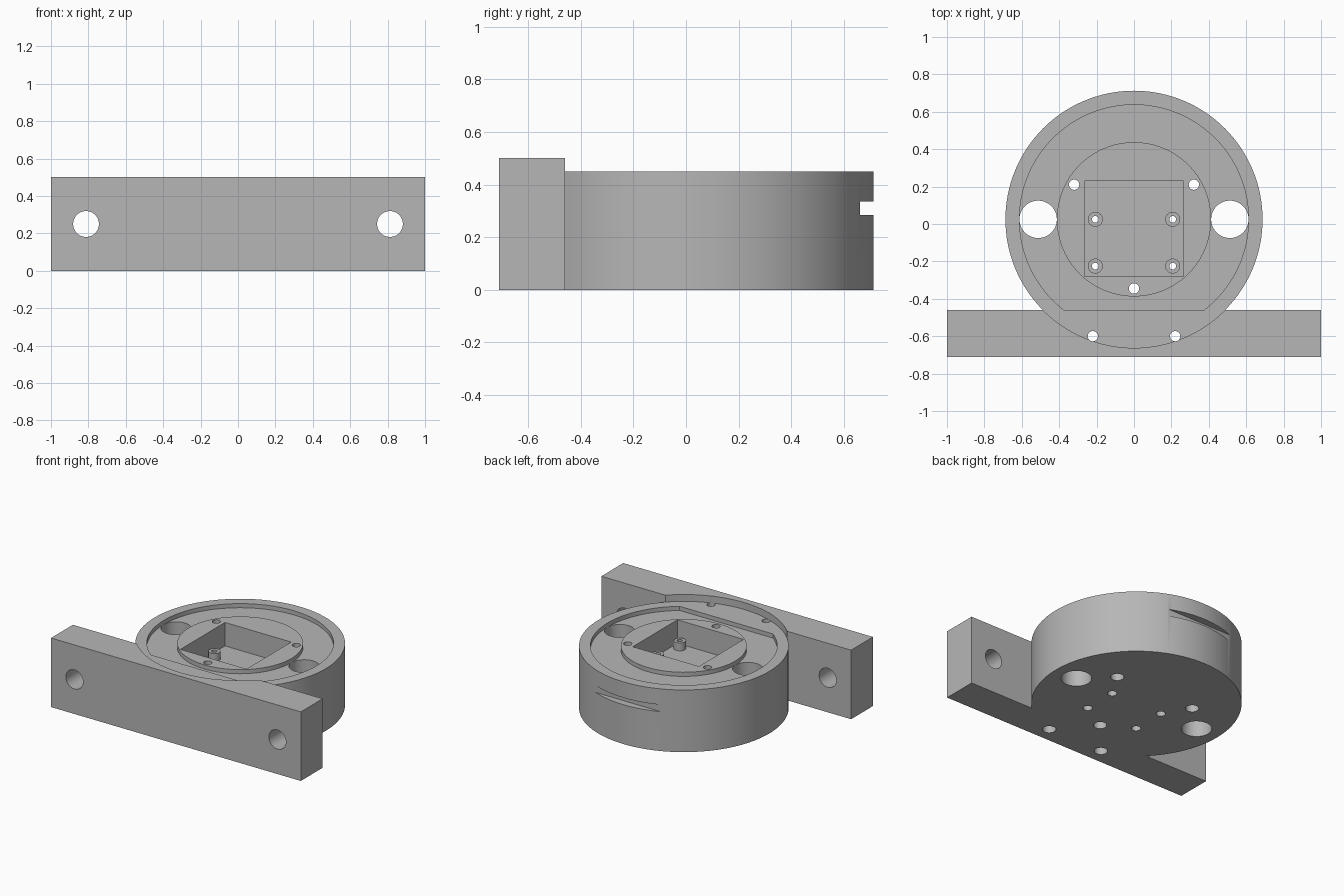
import bpy
import math

if "Cube" in bpy.data.objects:
    bpy.data.objects.remove(bpy.data.objects["Cube"], do_unlink=True)

grey = bpy.data.materials.new("plain_grey")
grey.use_nodes = True
COLOUR = (0.47, 0.47, 0.47, 1)
grey.diffuse_color = COLOUR
for node in grey.node_tree.nodes:
    if node.type == 'BSDF_PRINCIPLED':
        node.inputs["Base Color"].default_value = COLOUR

CY = 0.025           # centre of the round housing in y
TOP = 0.45           # housing height
FLOOR = 0.28         # pocket floor
POST_TOP = 0.337


def finish(name):
    ob = bpy.context.object
    ob.name = name
    ob.data.materials.append(grey)
    return ob


def box(name, x0, x1, y0, y1, z0, z1):
    bpy.ops.mesh.primitive_cube_add(
        size=1, location=((x0 + x1) / 2, (y0 + y1) / 2, (z0 + z1) / 2))
    bpy.context.object.scale = (x1 - x0, y1 - y0, z1 - z0)
    bpy.ops.object.transform_apply(location=True, rotation=True, scale=True)
    return finish(name)


def rod(name, x, y, r, z0, z1, sides=32):
    bpy.ops.mesh.primitive_cylinder_add(
        vertices=sides, radius=r, depth=z1 - z0, location=(x, y, (z0 + z1) / 2))
    bpy.ops.object.transform_apply(location=True, rotation=True, scale=True)
    return finish(name)


def combine(target, other, operation):
    """Apply a boolean and remove the tool object."""
    other.hide_render = True
    mod = target.modifiers.new("boolean", 'BOOLEAN')
    mod.operation = operation
    mod.solver = 'EXACT'
    mod.object = other
    bpy.context.view_layer.objects.active = target
    bpy.ops.object.modifier_apply(modifier=mod.name)
    bpy.data.objects.remove(other, do_unlink=True)


def cut(target, other):
    combine(target, other, 'DIFFERENCE')


def join(target, other):
    combine(target, other, 'UNION')


# Mounting bar, relieved where the housing's rim stands below its top
bar = box("bar", -1, 1, -0.71, -0.46, 0, 0.5)
cut(bar, rod("rim_relief", 0, CY, 0.6875, TOP, 0.6, 128))

# Round housing with a shallow ring groove around the raised centre
base = rod("mounting_base", 0, CY, 0.6875, 0, TOP, 128)
groove = rod("groove", 0, CY, 0.6125, TOP - 0.03, 0.6, 128)
cut(groove, rod("groove_core", 0, CY, 0.4125, 0.3, 0.7, 96))
cut(base, groove)
join(base, bar)

# Square pocket and the flat slot in the back of the housing
cut(base, box("pocket", -0.265, 0.265, -0.28, 0.23, FLOOR, 0.6))
cut(base, box("back_slot", -0.4, 0.4, 0.661, 0.8, 0.285, 0.335))

# Posts in the pocket, each drilled and counterbored from below
for x in (-0.207, 0.207):
    for y in (CY, -0.225):
        join(base, rod("post", x, y, 0.04, FLOOR - 0.02, POST_TOP))
        cut(base, rod("post_hole", x, y, 0.018, -0.1, 0.6, 24))
        cut(base, rod("post_bore", x, y, 0.031, -0.1, 0.15, 24))

# Screw holes in the raised centre and the rim
for x, y in ((-0.32, 0.21), (0.32, 0.21), (0, -0.345), (-0.22, -0.6), (0.22, -0.6)):
    cut(base, rod("screw_hole", x, y, 0.0275, -0.1, 0.6, 24))
    cut(base, rod("screw_bore", x, y, 0.044, -0.1, 0.15, 24))

# Large cable holes beside the centre, and cross holes through the bar ends
for side in (-1, 1):
    cut(base, rod("cable_hole", side * 0.5125, CY, 0.1, -0.1, 0.6, 48))
    hole = rod("bar_hole", side * 0.8125, 0, 0.069, -0.3, 0.3, 48)
    hole.rotation_euler.x = math.pi / 2
    hole.location = (0, -0.6, 0.25)
    bpy.context.view_layer.update()
    cut(base, hole)

# Smooth the round walls, keep the edges sharp
bpy.ops.object.select_all(action='DESELECT')
base.select_set(True)
bpy.context.view_layer.objects.active = base
bpy.ops.object.shade_smooth_by_angle(angle=math.radians(30))
